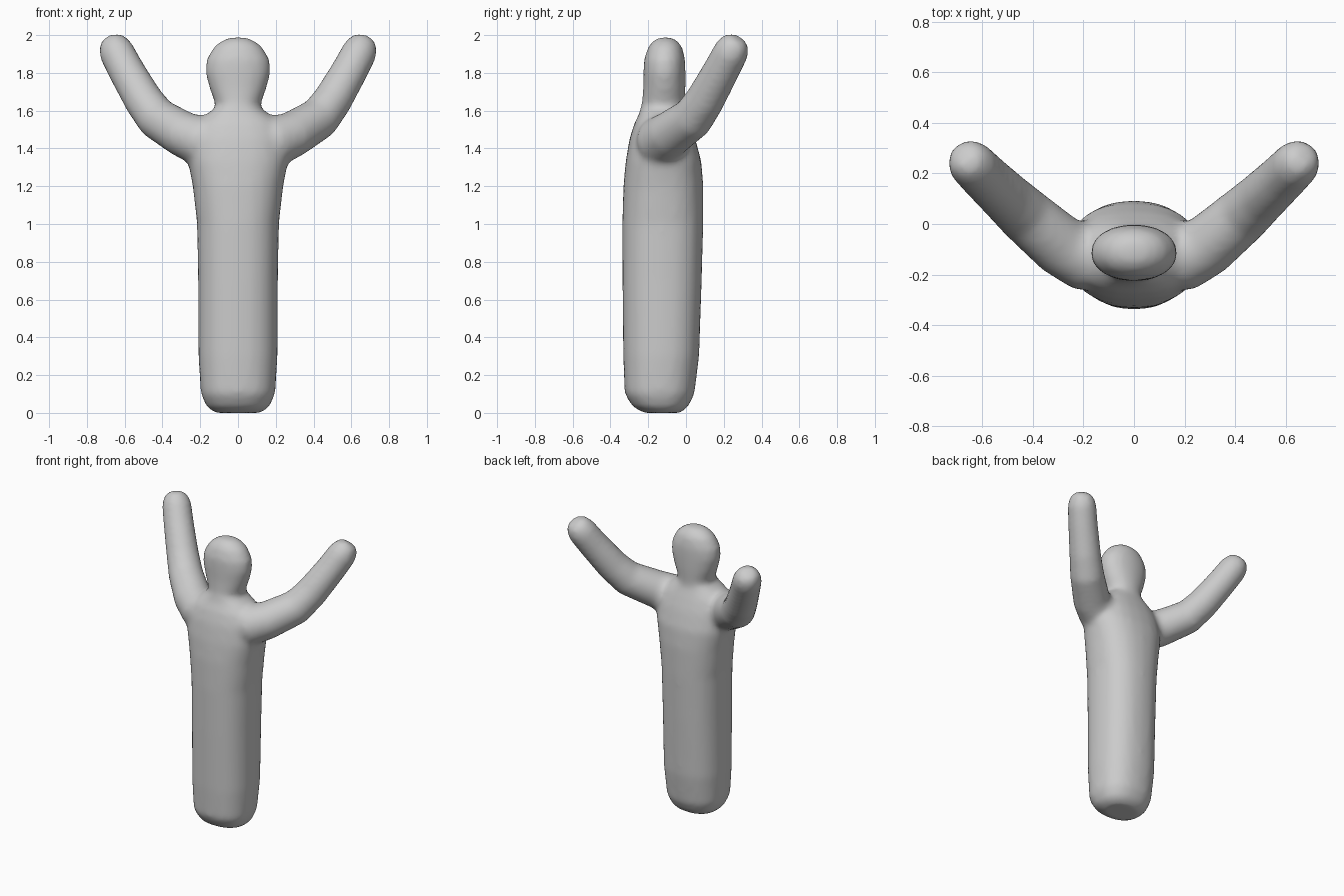
import bpy, bmesh
from math import cos, sin, pi
from mathutils import Vector

cube = bpy.data.objects.get("Cube")
if cube:
    bpy.data.objects.remove(cube, do_unlink=True)

SIDES = 24


def material(name, rgb):
    mat = bpy.data.materials.new(name)
    mat.use_nodes = True
    mat.diffuse_color = (*rgb, 1)
    mat.node_tree.nodes["Principled BSDF"].inputs["Base Color"].default_value = (*rgb, 1)
    return mat


def loft(bm, rings):
    """Skin a closed tube through rings of points."""
    loops = [[bm.verts.new(p) for p in ring] for ring in rings]
    for a, b in zip(loops, loops[1:]):
        for i in range(SIDES):
            j = (i + 1) % SIDES
            bm.faces.new((a[i], a[j], b[j], b[i]))
    bm.faces.new(reversed(loops[0]))
    bm.faces.new(loops[-1])


def level(z, front, back, half, power):
    """Horizontal superellipse ring from front/back depth and half width."""
    def curve(v):
        return abs(v) ** (2 / power) * (1 if v > 0 else -1)
    mid, depth = (front + back) / 2, (back - front) / 2
    return [Vector((half * curve(cos(t)), mid + depth * curve(sin(t)), z))
            for t in (2 * pi * i / SIDES for i in range(SIDES))]


def tube(points, radii):
    """Round rings along a path."""
    rings = []
    pts = [Vector(p) for p in points]
    for i, (p, r) in enumerate(zip(pts, radii)):
        d = (pts[min(i + 1, len(pts) - 1)] - pts[max(i - 1, 0)]).normalized()
        u = d.cross(Vector((0, 0, 1))).normalized()
        v = u.cross(d) * -1
        rings.append([p + r * (cos(t) * u - sin(t) * v)
                      for t in (2 * pi * k / SIDES for k in range(SIDES))])
    return rings


bm = bmesh.new()

# Torso: height, front, back, half width
torso = [(0, -.22, -.03, .12), (.03, -.28, .01, .165), (.1, -.325, .045, .197),
         (.3, -.333, .07, .21), (.7, -.337, .084, .212), (1.0, -.338, .092, .217),
         (1.2, -.332, .092, .24), (1.33, -.32, .082, .265), (1.45, -.3, .05, .26),
         (1.53, -.275, .02, .23), (1.58, -.25, 0, .17), (1.62, -.24, -.01, .11)]
loft(bm, [level(*row, 2.35) for row in torso])

# Neck and head
head = [(1.5, -.24, -.01, .12), (1.64, -.234, -.005, .122), (1.72, -.227, -.002, .152),
        (1.8, -.226, -.002, .173), (1.87, -.223, -.004, .168), (1.94, -.2, -.02, .128),
        (1.975, -.17, -.05, .08), (1.988, -.14, -.08, .035)]
loft(bm, [level(*row, 2.1) for row in head])

# Raised arms, mirrored
path = [(.08, -.15, 1.41), (.2, -.13, 1.44), (.29, -.085, 1.475), (.43, .035, 1.56),
        (.5, .1, 1.655), (.59, .185, 1.81), (.645, .24, 1.915), (.665, .262, 1.96),
        (.675, .275, 1.985)]
radii = [.12, .135, .122, .112, .104, .097, .094, .077, .045]
for side in (1, -1):
    loft(bm, tube([(side * x, y, z) for x, y, z in path], radii))

bmesh.ops.recalc_face_normals(bm, faces=bm.faces)
mesh = bpy.data.meshes.new("figure_body")
bm.to_mesh(mesh)
bm.free()
figure = bpy.data.objects.new("figure_body", mesh)
bpy.context.collection.objects.link(figure)
mesh.materials.append(material("plain_grey", (.6, .6, .6)))

# Fuse the parts into one skin and soften the joins
remesh = figure.modifiers.new("fuse", "REMESH")
remesh.mode = "VOXEL"
remesh.voxel_size = .018
remesh.use_smooth_shade = True
soften = figure.modifiers.new("soften", "SMOOTH")
soften.factor = .5
soften.iterations = 10

for ob in bpy.context.selected_objects:
    ob.select_set(False)
figure.select_set(True)
bpy.context.view_layer.objects.active = figure
for name in ("fuse", "soften"):
    bpy.ops.object.modifier_apply(modifier=name)
bpy.ops.object.shade_smooth()
